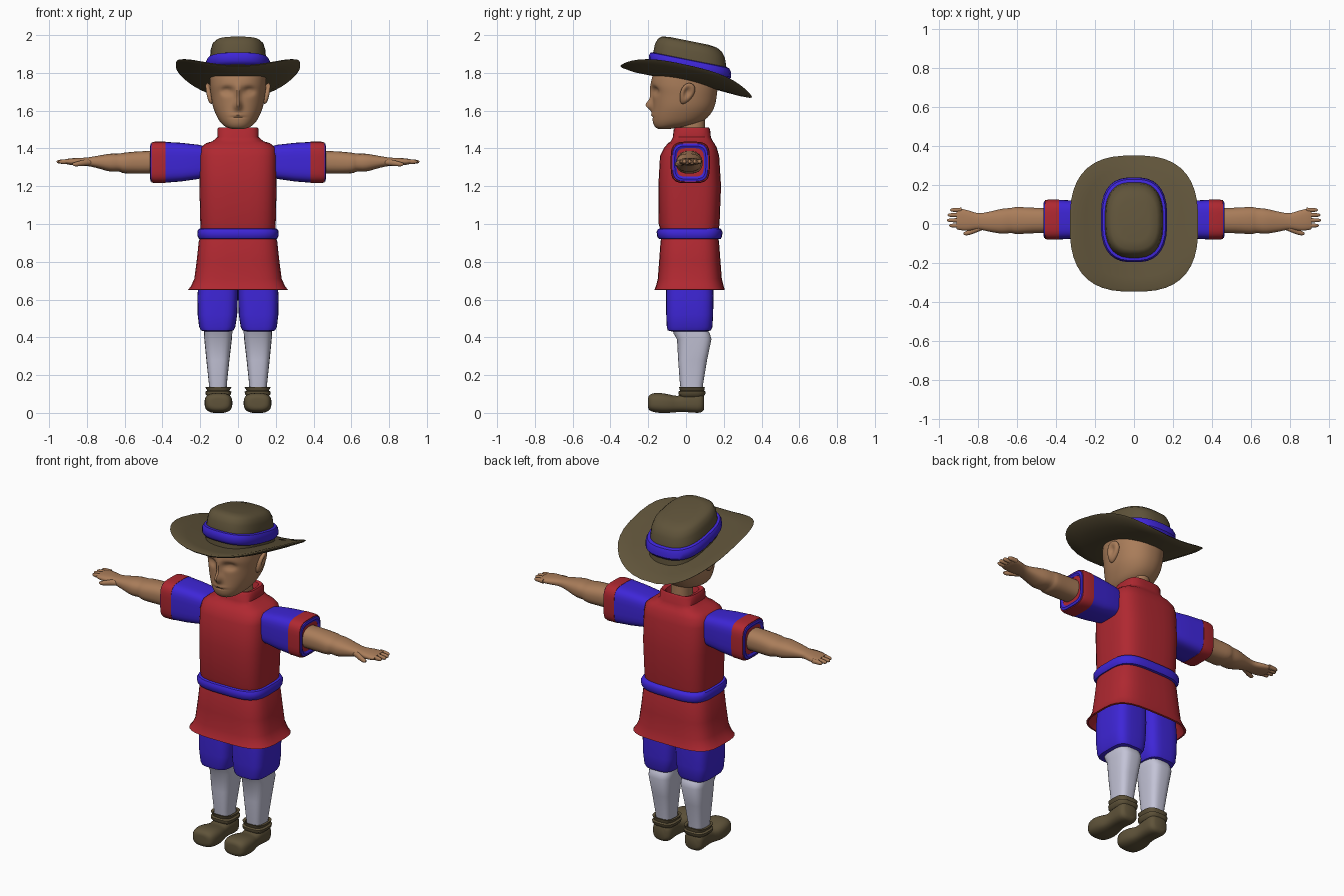
import bpy, bmesh, math
from mathutils import Matrix


def material(name, rgb):
    m = bpy.data.materials.new(name)
    m.diffuse_color = (*rgb, 1)
    return m


RED = material("red_cloth", (.43, .021, .03))
BLUE = material("blue_cloth", (.048, .019, .68))
SKIN = material("skin", (.40, .205, .102))
OLIVE = material("olive_leather", (.115, .087, .042))
WHITE = material("pale_stocking", (.55, .55, .68))


def finish(bm, name, mat, angle=40):
    bmesh.ops.recalc_face_normals(bm, faces=bm.faces)
    me = bpy.data.meshes.new(name)
    bm.to_mesh(me)
    bm.free()
    me.materials.append(mat)
    ob = bpy.data.objects.new(name, me)
    bpy.context.collection.objects.link(ob)
    bpy.ops.object.select_all(action='DESELECT')
    ob.select_set(True)
    bpy.context.view_layer.objects.active = ob
    bpy.ops.object.shade_smooth_by_angle(angle=math.radians(angle))
    return ob


def refine(rings, k):
    """Catmull-Rom in-between rings."""
    out = []
    for i in range(len(rings) - 1):
        p = [rings[max(0, min(len(rings) - 1, i + d))] for d in (-1, 0, 1, 2)]
        for j in range(k):
            t = j / k
            out.append([b + .5 * t * (c - a + t * (2*a - 5*b + 4*c - d + t * (3*(b - c) + d - a)))
                        for a, b, c, d in zip(*p)])
    return out + [rings[-1]]


def loft(name, mat, rings, axis='z', power=2.5, n=32, s=1, k=1, cap=True, bend=None, angle=40):
    """Skin superellipse rings (t, a0, a1, b0, b1) along an axis; s=-1 mirrors in x."""
    bm = bmesh.new()
    loops = []
    for t, a0, a1, b0, b1 in refine(rings, k):
        loop = []
        for i in range(n):
            u = 2 * math.pi * (i + .5) / n
            c, d = math.cos(u), math.sin(u)
            a = (a0 + a1) / 2 + (a1 - a0) / 2 * math.copysign(abs(c) ** (2 / power), c)
            b = (b0 + b1) / 2 + (b1 - b0) / 2 * math.copysign(abs(d) ** (2 / power), d)
            p = {'z': (a, b, t), 'x': (t, a, b), 'y': (a, t, b)}[axis]
            if bend:
                p = bend(*p)
            loop.append(bm.verts.new((p[0] * s, p[1], p[2])))
        loops.append(loop)
    for l0, l1 in zip(loops, loops[1:]):
        for i in range(n):
            j = (i + 1) % n
            bm.faces.new((l0[i], l0[j], l1[j], l1[i]))
    if cap:
        bm.faces.new(loops[0])
        bm.faces.new(loops[-1])
    return finish(bm, name, mat, angle)


# tunic body with collar
loft("tunic", RED, [(.95, -.195, .195, -.13, .17), (1.0, -.2, .2, -.145, .178), (1.2, -.205, .205, -.147, .186),
     (1.36, -.205, .205, -.138, .176), (1.405, -.198, .198, -.115, .163), (1.428, -.17, .17, -.095, .15),
     (1.438, -.135, .135, -.08, .142), (1.46, -.11, .11, -.07, .132), (1.5, -.11, .11, -.065, .128),
     (1.512, -.103, .103, -.055, .12), (1.505, -.08, .08, -.04, .11), (1.47, -.07, .07, -.03, .1)], power=3.6)
# waist sash
loft("belt", BLUE, [(.918, -.19, .19, -.125, .165), (.922, -.208, .208, -.145, .185), (.935, -.215, .215, -.154, .192),
     (.96, -.216, .216, -.156, .193), (.973, -.209, .209, -.149, .186), (.98, -.19, .19, -.13, .17)], power=3.6)
# open flared skirt of the tunic
loft("tunic_skirt", RED, [(.94, -.195, .195, -.125, .165), (.91, -.208, .208, -.135, .175), (.8, -.22, .22, -.143, .183),
     (.71, -.232, .232, -.15, .19), (.67, -.25, .25, -.16, .2), (.652, -.265, .265, -.168, .206),
     (.65, -.255, .255, -.158, .196), (.7, -.222, .222, -.14, .18), (.9, -.19, .19, -.125, .165)], power=3.6)

for s, side in ((1, "left"), (-1, "right")):
    # breeches, stocking, shoe
    loft(side + "_breeches", BLUE, [(.432, .04, .18, -.08, .115), (.437, .024, .197, -.097, .132),
         (.455, .014, .206, -.102, .14), (.52, .004, .214, -.105, .144), (.62, .0, .215, -.106, .146),
         (.8, .0, .2, -.1, .14)], power=3.8, s=s)
    loft(side + "_stocking", WHITE, [(.1, .06, .152, -.025, .085), (.16, .058, .155, -.033, .092),
         (.28, .045, .168, -.042, .112), (.39, .032, .179, -.048, .135), (.42, .03, .18, -.066, .127),
         (.445, .03, .18, -.072, .11)], power=3.2, n=24, s=s)
    loft(side + "_shoe", OLIVE, [(-.201, .075, .135, .035, .075), (-.197, .052, .155, .018, .09), (-.18, .037, .17, .007, .102),
         (-.14, .03, .177, .0, .106), (-.09, .033, .174, .0, .098), (-.045, .045, .162, .004, .09),
         (.0, .048, .16, .004, .105), (.06, .045, .163, .0, .11), (.085, .052, .157, .005, .105),
         (.096, .07, .14, .02, .09)], axis='y', power=2.8, s=s, k=2)
    loft(side + "_shoe_cuff", OLIVE, [(.085, .05, .158, -.03, .09), (.098, .037, .171, -.04, .102),
         (.112, .035, .173, -.04, .104), (.118, .045, .163, -.032, .096), (.138, .034, .174, -.038, .1),
         (.136, .05, .158, -.03, .09), (.11, .06, .15, -.02, .08)], power=3.2, s=s)
    # sleeve, contrasting cuff, lining
    loft(side + "_sleeve", BLUE, [(.17, -.06, .105, 1.25, 1.41), (.21, -.068, .113, 1.238, 1.42),
         (.3, -.075, .12, 1.225, 1.43), (.39, -.08, .125, 1.218, 1.435)], axis='x', power=4, s=s)
    loft(side + "_sleeve_cuff", RED, [(.385, -.081, .126, 1.217, 1.436), (.44, -.081, .126, 1.216, 1.436),
         (.457, -.077, .122, 1.22, 1.432)], axis='x', power=4, s=s)
    loft(side + "_sleeve_lining", BLUE, [(.45, -.075, .12, 1.222, 1.43), (.462, -.071, .116, 1.226, 1.426),
         (.465, -.06, .105, 1.238, 1.414), (.458, -.05, .095, 1.25, 1.402), (.42, -.048, .093, 1.252, 1.4)],
         axis='x', power=4, s=s)
    # arm, palm, fingers, thumb
    loft(side + "_arm", SKIN, [(.42, -.047, .083, 1.268, 1.388), (.52, -.048, .084, 1.266, 1.385),
         (.6, -.052, .088, 1.268, 1.378), (.63, -.047, .083, 1.277, 1.373), (.68, -.05, .078, 1.278, 1.372),
         (.75, -.038, .062, 1.297, 1.36), (.8, -.028, .056, 1.307, 1.352), (.85, -.034, .07, 1.31, 1.35),
         (.89, -.032, .078, 1.313, 1.347), (.912, -.026, .073, 1.318, 1.343)], axis='x', n=24, s=s, k=3)
    for i, (y, tip) in enumerate(((-.018, .95), (.009, .96), (.036, .957), (.062, .945))):
        r = .0115
        loft(f"{side}_finger_{i+1}", SKIN, [(.885, y, y + .022, 1.317, 1.343), (.92, y - .001, y + .021, 1.318, 1.343),
             (tip - .012, y + .001, y + .019, 1.319, 1.34), (tip - .003, y + .004, y + .016, 1.323, 1.336),
             (tip, y + .008, y + .012, 1.328, 1.332)], axis='x', power=2.2, n=12, s=s)
    loft(side + "_thumb", SKIN, [(.775, -.03, .01, 1.312, 1.342), (.81, -.044, -.01, 1.308, 1.342),
         (.84, -.055, -.026, 1.306, 1.334), (.862, -.059, -.036, 1.305, 1.328), (.875, -.055, -.043, 1.311, 1.322)],
         axis='x', power=2.2, n=12, s=s, k=2)
    # ear with a hollow
    bm = bmesh.new()
    bmesh.ops.create_uvsphere(bm, u_segments=24, v_segments=16, radius=1)
    for v in bm.verts:
        if v.co.x > 0:
            v.co.x -= 1.1 * math.exp(-((v.co.y + .1) ** 2 + (v.co.z - .15) ** 2) / .2)
        v.co.y *= 1 + .25 * v.co.z
    bm.transform(Matrix.Translation((.15, .004, 1.69)) @ Matrix.Rotation(-.45, 4, 'X') @ Matrix.Rotation(.18, 4, 'Y')
                 @ Matrix.Rotation(.3, 4, 'Z') @ Matrix.Diagonal((.02, .036, .06, 1)))
    for v in bm.verts:
        v.co.x *= s
    finish(bm, side + "_ear", SKIN)

# neck and head
loft("neck", SKIN, [(1.46, -.055, .055, -.025, .1), (1.6, -.055, .055, -.03, .1)], power=2.2)


def bump(x, z, cx, cz, wx, wz):
    return math.exp(-((x - cx) / wx) ** 2 - ((z - cz) / wz) ** 2)


def face(x, y, z):
    """Press in eye sockets and pull out nose, brow and lips."""
    if y < -.06:
        ax = abs(x)
        y += .026 * bump(ax, z, .058, 1.705, .03, .02)
        y -= .009 * bump(ax, z, .06, 1.702, .016, .009)
        width = .013 + .1 * max(0, 1.68 - z)
        y -= .04 * bump(x, z, 0, 1.63, width, .028) + .016 * bump(x, z, 0, 1.69, .014, .045)
        y -= .006 * bump(x, z, 0, 1.576, .035, .01) - .006 * bump(x, z, 0, 1.566, .035, .004)
    return x, y, z


loft("head", SKIN, [(1.503, -.03, .03, -.145, -.09), (1.513, -.062, .062, -.162, -.02), (1.535, -.09, .09, -.174, .07),
     (1.57, -.112, .112, -.178, .12), (1.62, -.132, .132, -.176, .15), (1.68, -.143, .143, -.177, .163),
     (1.74, -.149, .149, -.184, .167), (1.8, -.146, .146, -.17, .16), (1.83, -.12, .12, -.13, .13)],
     power=2.2, n=96, k=7, bend=face)


# hat: everything leans back, the brim also curls up at the sides
def lean(x, y, z):
    return x, y, z - .2 * y


def curl(x, y, z):
    return x, y, z - .22 * y + .085 * (x / .33) ** 2 - (.25 * (y - .2) ** 2 * 2 if y > .2 else 0)


loft("hat_brim", OLIVE, [(1.775, -.12, .12, -.15, .17), (1.775, -.17, .17, -.2, .22), (1.768, -.25, .25, -.275, .285),
     (1.766, -.315, .315, -.335, .338), (1.758, -.33, .33, -.348, .352), (1.75, -.318, .318, -.337, .34),
     (1.742, -.25, .25, -.275, .285), (1.745, -.12, .12, -.15, .17)], power=2.7, n=40, bend=curl)
loft("hat_crown", OLIVE, [(1.77, -.155, .155, -.18, .222), (1.87, -.15, .15, -.175, .215), (1.92, -.145, .145, -.165, .207),
     (1.95, -.136, .136, -.15, .19), (1.966, -.118, .118, -.13, .165), (1.973, -.08, .08, -.09, .12)],
     power=2.7, bend=lean)
loft("hat_band", BLUE, [(1.805, -.14, .14, -.165, .205), (1.81, -.162, .162, -.187, .23), (1.825, -.171, .171, -.197, .24),
     (1.855, -.171, .171, -.196, .238), (1.87, -.163, .163, -.188, .23), (1.876, -.14, .14, -.165, .205)],
     power=2.7, bend=lean)
